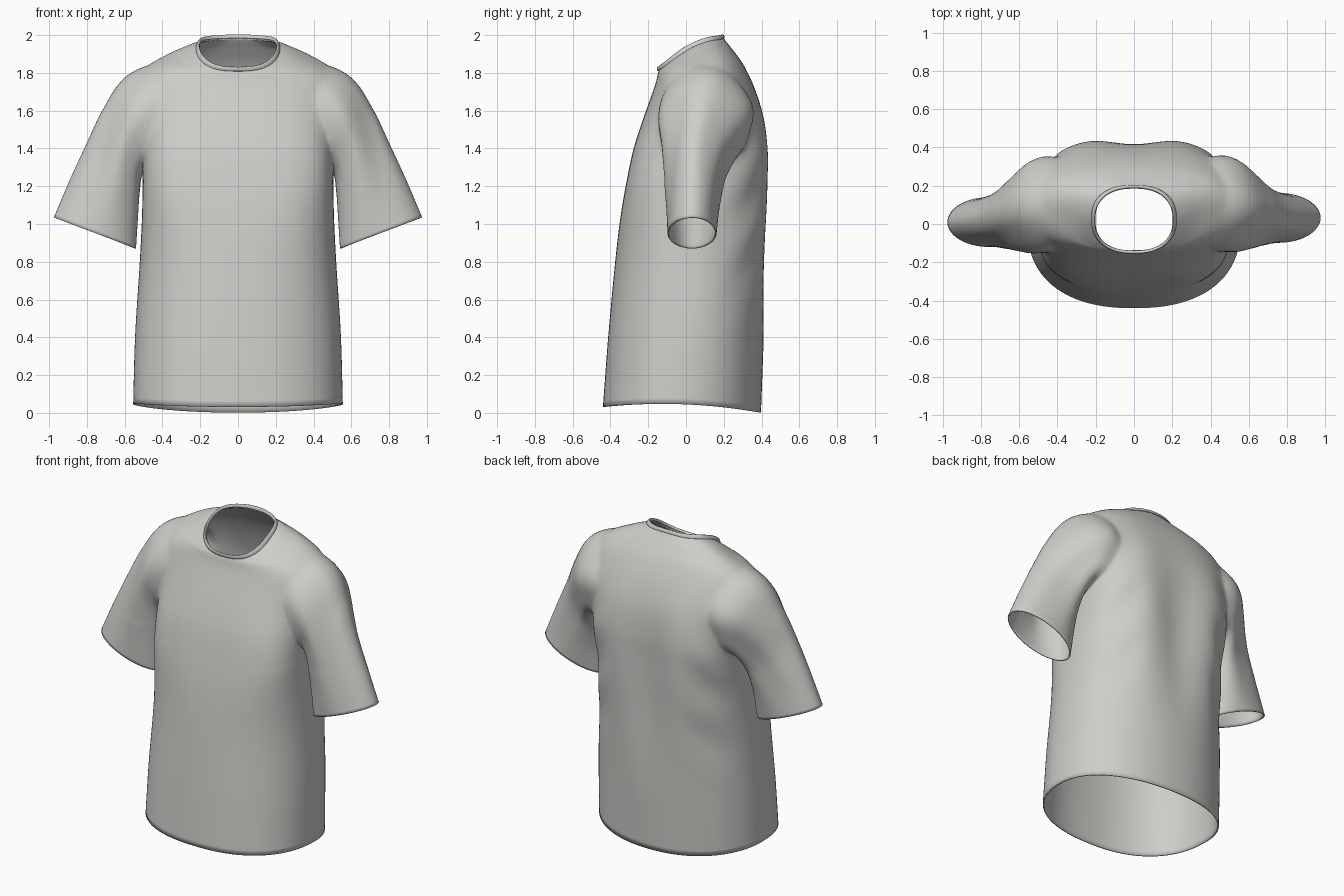
import bpy, bmesh, math

if "Cube" in bpy.data.objects:
    bpy.data.objects.remove(bpy.data.objects["Cube"])

fabric = bpy.data.materials.new("warm_grey_fabric")
fabric.diffuse_color = (0.62, 0.61, 0.585, 1)
fabric.use_nodes = True
fabric.node_tree.nodes["Principled BSDF"].inputs["Base Color"].default_value = fabric.diffuse_color


def spline(keys, n):
    """Catmull-Rom interpolation through tuples of ring parameters."""
    out = []
    for i in range(len(keys) - 1):
        a, b, c, d = (keys[max(i - 1, 0)], keys[i], keys[i + 1],
                      keys[min(i + 2, len(keys) - 1)])
        for k in range(n):
            t = k / n
            out.append([0.5 * (2 * q + (r - p) * t + (2 * p - 5 * q + 4 * r - s) * t * t
                               + (3 * q - p - 3 * r + s) * t ** 3)
                        for p, q, r, s in zip(a, b, c, d)])
    return out + [list(keys[-1])]


def loft(name, rings, caps):
    bm = bmesh.new()
    rows = [[bm.verts.new(p) for p in ring] for ring in rings]
    n = len(rows[0])
    for lo, hi in zip(rows, rows[1:]):
        for i in range(n):
            j = (i + 1) % n
            bm.faces.new((lo[i], lo[j], hi[j], hi[i]))
    if caps:
        bm.faces.new(rows[0][::-1])
        bm.faces.new(rows[-1])
    bmesh.ops.recalc_face_normals(bm, faces=bm.faces)
    me = bpy.data.meshes.new(name)
    bm.to_mesh(me)
    bm.free()
    ob = bpy.data.objects.new(name, me)
    bpy.context.collection.objects.link(ob)
    return ob


def body_ring(z, w, yf, yb, tilt, n=112):
    """Rounded, tilted cross-section; front and back corners boxier at the chest."""
    ym, h, pts = (yf + yb) / 2, (yb - yf) / 2, []
    front = 0.86 - 0.30 * math.exp(-((z - 1.3) / 0.38) ** 2)
    back = 0.92 - 0.26 * math.exp(-((z - 1.45) / 0.4) ** 2)
    for i in range(n):
        a = 2 * math.pi * (i + 0.5) / n
        c, s = math.cos(a), math.sin(a)
        power = back if s > 0 else front
        y = h * math.copysign(abs(s) ** power, s)
        pts.append((w * math.copysign(abs(c) ** power, c), ym + y, z + tilt * y))
    return pts


def sleeve_ring(t, side, xo, zo, xi, zi, h, yc, n=56):
    """Ring through an outer and an inner point: egg-shaped, with soft folds."""
    pts, mid = [], math.sin(math.pi * t)
    yc += 0.022 * t if side > 0 else 0
    for i in range(n):
        a = 2 * math.pi * i / n
        c = math.cos(a)
        fold = (1 - 0.25 * mid * c) * (1 + 0.06 * mid * math.sin(5 * a + 5 * t))
        pts.append((side * ((xo + xi) / 2 + c * (xo - xi) / 2),
                    yc + h * math.sin(a) * fold,
                    (zo + zi) / 2 + c * (zo - zi) / 2))
    return pts


def drape(co):
    """Curved hem, raised neck sides, hollow and folds on the back."""
    x, y, z = co
    if z < 0.6:
        co.z += (0.045 - 0.0436 * y - 0.166 * y * y) * (1 - z / 0.6) ** 2
    if z > 1.75:
        side = max(0, 1 - abs(abs(x) - 0.2) / 0.22)
        depth = max(0, 1 - ((y - 0.02) / 0.17) ** 2)
        co.z += 0.035 * min(1, (z - 1.75) / 0.15) * side * side * (3 - 2 * side) * depth
    if y > 0.2 and 0.3 < z < 1.85:
        win = math.sin(math.pi * (z - 0.3) / 1.55) ** 2
        co.y += win * (0.012 * math.exp(-((abs(x) - 0.25) / 0.1) ** 2)
                       - 0.03 * math.exp(-(x / 0.13) ** 2))
        if abs(x) < 0.52:
            co.y += 0.01 * win * math.exp(-((abs(x) - 0.4) / 0.1) ** 2) \
                * math.sin(16 * z + 14 * abs(x))


def finish(ob, thickness, offset):
    for v in ob.data.vertices:
        drape(v.co)
    ob.data.materials.clear()
    ob.data.materials.append(fabric)
    for p in ob.data.polygons:
        p.use_smooth = True
    m = ob.modifiers.new("cloth_thickness", 'SOLIDIFY')
    m.thickness, m.offset = thickness, offset


# Torso: height, half width, front, back, tilt
torso_keys = [(0.0, .555, -.44, .397, 0), (0.4, .545, -.412, .412, 0),
              (0.8, .52, -.375, .427, 0), (1.05, .508, -.345, .435, 0),
              (1.25, .505, -.31, .437, 0), (1.4, .505, -.277, .435, 0),
              (1.55, .515, -.235, .414, .05), (1.68, .53, -.195, .367, .12),
              (1.79, .52, -.163, .305, .22), (1.858, .42, -.15, .245, .34),
              (1.885, .31, -.145, .215, .43), (1.9, .218, -.145, .198, .5)]
body = loft("shirt_body", [body_ring(*k) for k in spline(torso_keys, 7)], True)

# Sleeves: outer x z, inner x z, half depth, centre y
sleeve_keys = [(.36, 1.85, .26, 1.40, .20, .09), (.50, 1.835, .35, 1.36, .25, .10),
               (.62, 1.76, .44, 1.33, .245, .09), (.715, 1.61, .50, 1.28, .20, .065),
               (.80, 1.43, .52, 1.17, .16, .035), (.89, 1.235, .53, 1.03, .14, .02),
               (.975, 1.035, .54, .87, .13, .01)]
sk = spline(sleeve_keys, 7)
sleeves = [loft("sleeve", [sleeve_ring(i / (len(sk) - 1), s, *k) for i, k in enumerate(sk)], True)
           for s in (1, -1)]

# Join sleeves to torso
for s in sleeves:
    m = body.modifiers.new("join", 'BOOLEAN')
    m.operation, m.solver, m.object = 'UNION', 'EXACT', s
dg = bpy.context.evaluated_depsgraph_get()
joined = bpy.data.meshes.new_from_object(body.evaluated_get(dg))
body.modifiers.clear()
body.data = joined
for s in sleeves:
    bpy.data.objects.remove(s)

# Open hem, cuffs and neck, then soften the armholes
bm = bmesh.new()
bm.from_mesh(joined)
bmesh.ops.delete(bm, geom=[f for f in bm.faces if len(f.verts) > 40], context='FACES')
bmesh.ops.remove_doubles(bm, verts=bm.verts, dist=0.005)
bmesh.ops.triangulate(bm, faces=[f for f in bm.faces if len(f.verts) > 4])
soft = [v for v in bm.verts if 0.3 < abs(v.co.x) < 0.72 and v.co.z > 1.2 and not v.is_boundary]
for _ in range(6):
    bmesh.ops.smooth_vert(bm, verts=soft, factor=0.5,
                          use_axis_x=True, use_axis_y=True, use_axis_z=True)
bm.to_mesh(joined)
bm.free()
finish(body, 0.008, -1)

# Thin collar band, folded over at the top
collar_keys = [(1.897, .221, -.148, .202, .5), (1.907, .217, -.152, .2, .5),
               (1.916, .208, -.151, .193, .5), (1.902, .204, -.14, .187, .5)]
collar = loft("collar", [body_ring(*k) for k in spline(collar_keys, 4)], False)
finish(collar, 0.005, 0)
